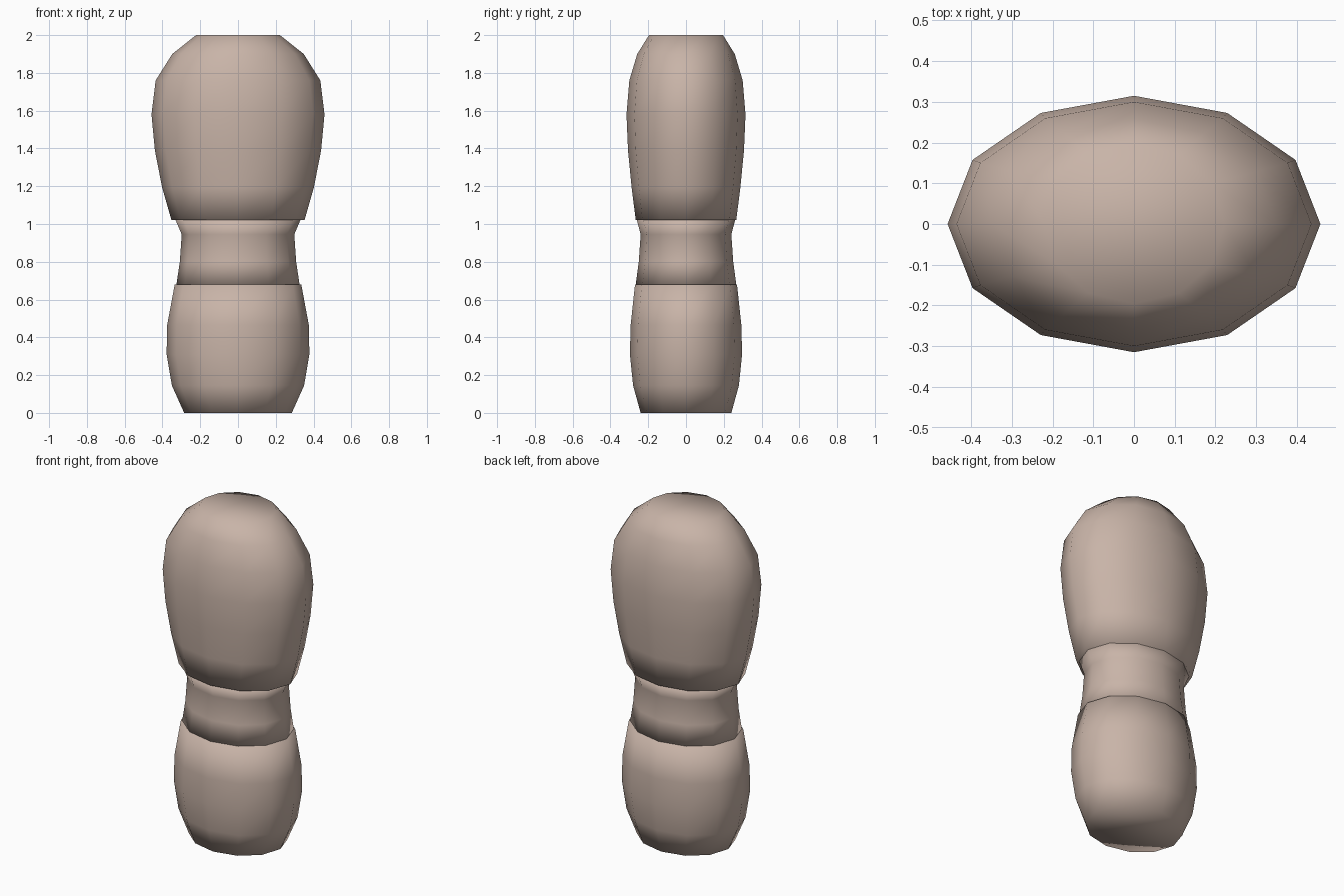
import bpy
import bmesh
from math import cos, sin, tau

cube = bpy.data.objects.get("Cube")
if cube:
    bpy.data.objects.remove(cube, do_unlink=True)

SIDES = 12

clay = bpy.data.materials.new("warm taupe")
clay.use_nodes = True
color = (0.58, 0.455, 0.39, 1)
clay.diffuse_color = color
clay.node_tree.nodes["Principled BSDF"].inputs["Base Color"].default_value = color


def lofted_body(name, rings):
    """Closed smooth body through elliptical rings given as (z, x radius, y radius)."""
    bm = bmesh.new()
    loops = []
    for z, rx, ry in rings:
        loops.append([bm.verts.new((rx * cos(tau * i / SIDES), ry * sin(tau * i / SIDES), z))
                      for i in range(SIDES)])
    for low, high in zip(loops, loops[1:]):
        for i in range(SIDES):
            j = (i + 1) % SIDES
            bm.faces.new((low[i], low[j], high[j], high[i]))
    bm.faces.new(loops[0][::-1])
    bm.faces.new(loops[-1])
    for face in bm.faces:
        face.smooth = True
    mesh = bpy.data.meshes.new(name)
    bm.to_mesh(mesh)
    bm.free()
    mesh.materials.append(clay)
    obj = bpy.data.objects.new(name, mesh)
    bpy.context.collection.objects.link(obj)
    return obj


# Rounded lower body
lofted_body("lower_body", [
    (0, 0.285, 0.24), (0.145, 0.35, 0.28), (0.31, 0.378, 0.297),
    (0.465, 0.375, 0.293), (0.68, 0.335, 0.27)])

# Narrow waist
lofted_body("waist", [
    (0.68, 0.326, 0.266), (0.80, 0.308, 0.25),
    (0.945, 0.298, 0.24), (1.02, 0.33, 0.26)])

# Broad upper body
lofted_body("upper_body", [
    (1.02, 0.352, 0.266), (1.195, 0.402, 0.288), (1.39, 0.44, 0.307),
    (1.58, 0.458, 0.315), (1.76, 0.436, 0.3), (1.90, 0.348, 0.258), (2, 0.222, 0.196)])
